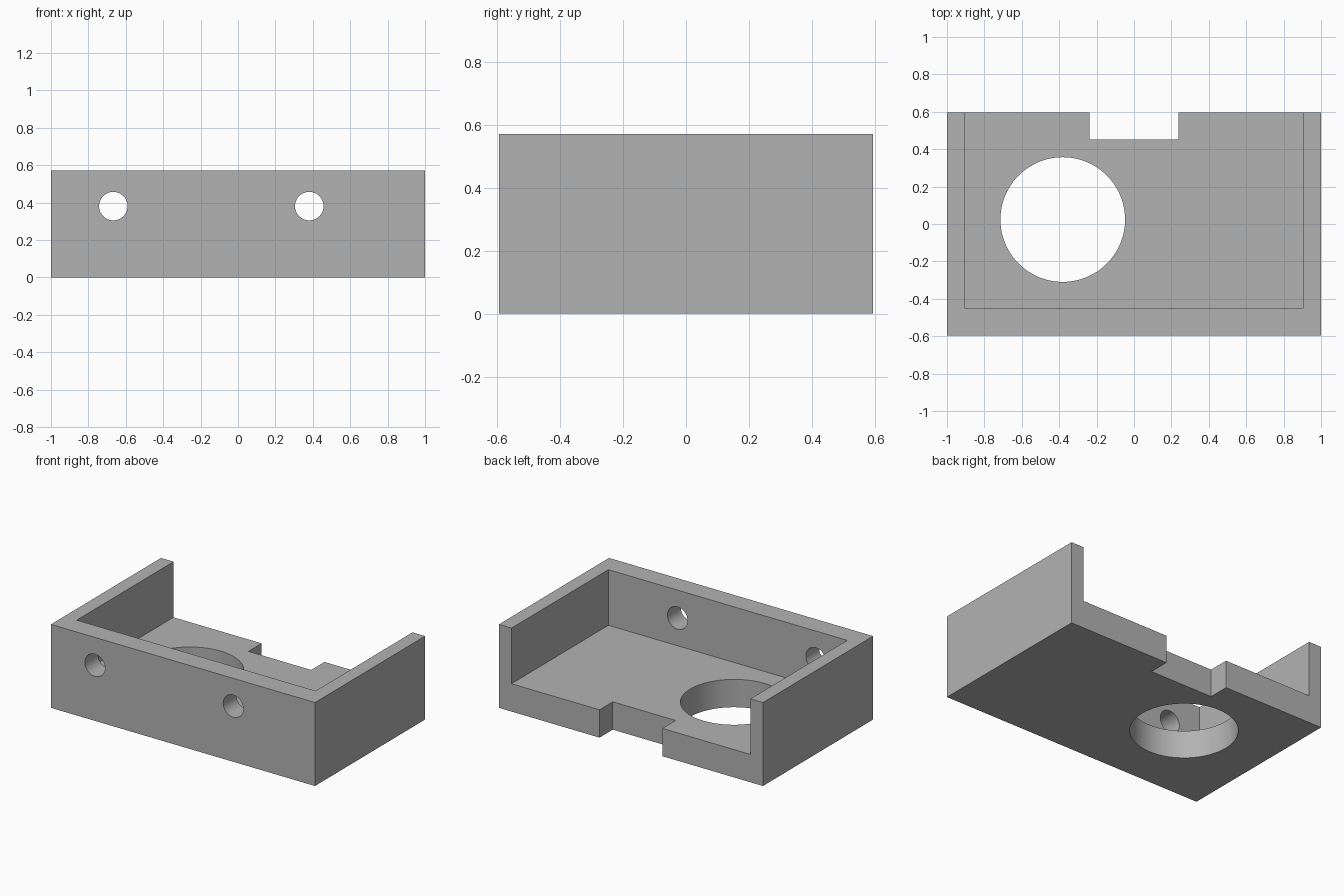
import bpy
import math
from mathutils import Vector

cube = bpy.data.objects.get("Cube")
if cube:
    bpy.data.objects.remove(cube, do_unlink=True)

# Design module: the tray is 21 x 12.5 x 6 modules
U = 2 / 21
W, D, H = 21, 12.5, 6
SIDE, FRONT, FLOOR = 1, 1.5, 2
NOTCH_W, NOTCH_D = 5, 1.5
OVER = 1  # cutter overshoot

grey = bpy.data.materials.new("plain grey")
grey.use_nodes = True
colour = (0.45, 0.45, 0.45, 1)
grey.diffuse_color = colour
grey.node_tree.nodes["Principled BSDF"].inputs["Base Color"].default_value = colour


def box(name, low, high):
    """Box between two corners given in modules."""
    low, high = Vector(low) * U, Vector(high) * U
    bpy.ops.mesh.primitive_cube_add(size=1, location=(low + high) / 2)
    ob = bpy.context.object
    ob.name = name
    ob.scale = high - low
    bpy.ops.object.transform_apply(location=True, rotation=True, scale=True)
    ob.data.materials.append(grey)
    return ob


def bore(name, centre, radius, depth, sides, tilt=0):
    """Round cutter, vertical unless tilted about x."""
    bpy.ops.mesh.primitive_cylinder_add(
        vertices=sides, radius=radius * U, depth=depth * U,
        location=Vector(centre) * U, rotation=(tilt, 0, 0))
    ob = bpy.context.object
    ob.name = name
    bpy.ops.object.transform_apply(location=True, rotation=True, scale=True)
    ob.data.materials.append(grey)
    return ob


# Solid block
tray = box("open_back_tray", (-W / 2, -D / 2, 0), (W / 2, D / 2, H))

cutters = [
    # Cavity, open at the top and back
    box("cavity_cutter", (-W / 2 + SIDE, -D / 2 + FRONT, FLOOR),
        (W / 2 - SIDE, D / 2 + OVER, H + OVER)),
    # Notch in the back edge of the floor
    box("notch_cutter", (-NOTCH_W / 2, D / 2 - NOTCH_D, -OVER),
        (NOTCH_W / 2, D / 2 + OVER, FLOOR + OVER)),
    # Large opening through the floor
    bore("floor_hole_cutter", (-4, 0.25, FLOOR / 2), 3.5, FLOOR + OVER, 96),
]
# Two small holes through the front wall
for x in (-7, 4):
    cutters.append(bore("front_hole_cutter", (x, -D / 2 + FRONT / 2, 4),
                        0.8, FRONT + OVER, 64, math.pi / 2))

# Carve the block
bpy.ops.object.select_all(action='DESELECT')
tray.select_set(True)
bpy.context.view_layer.objects.active = tray
for cutter in cutters:
    cutter.hide_render = True
    mod = tray.modifiers.new(cutter.name, 'BOOLEAN')
    mod.operation = 'DIFFERENCE'
    mod.solver = 'EXACT'
    mod.object = cutter
    bpy.ops.object.modifier_apply(modifier=mod.name)
for cutter in cutters:
    bpy.data.objects.remove(cutter, do_unlink=True)

# Smooth bores, crisp edges
bpy.ops.object.shade_smooth_by_angle(angle=math.radians(30))
